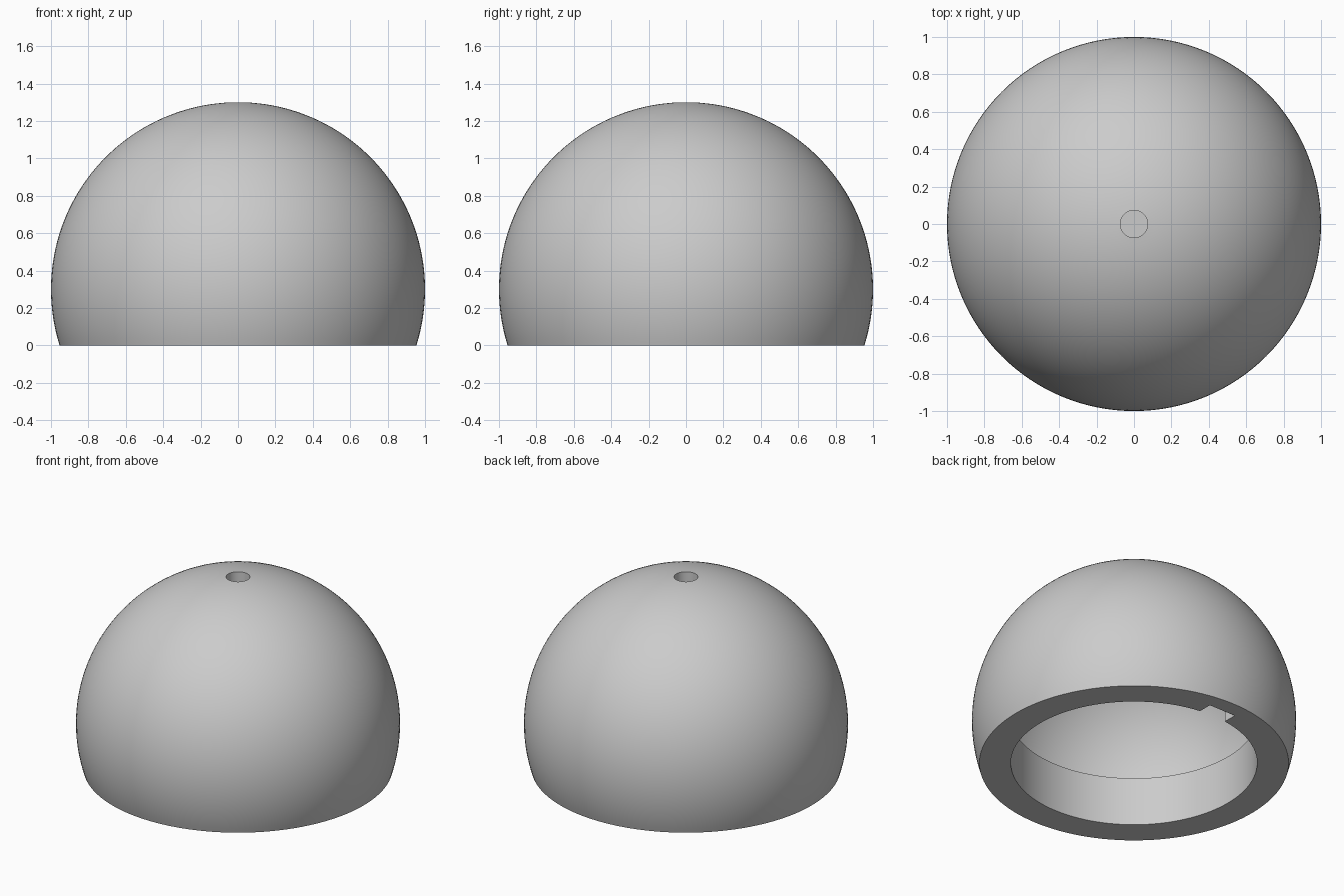
import bpy
import bmesh
from math import sin, cos, asin, acos, pi, radians, sqrt

cube = bpy.data.objects.get("Cube")
if cube:
    bpy.data.objects.remove(cube, do_unlink=True)

CENTRE = 0.30        # height of the ball centre
OUTER, INNER = 1.0, 0.90
HOLE, HOLE_DEPTH = 0.073, 0.085
RING, RING_TOP = 0.76, 0.33


def material(name, colour):
    mat = bpy.data.materials.new(name)
    mat.use_nodes = True
    mat.diffuse_color = colour
    bsdf = mat.node_tree.nodes["Principled BSDF"]
    bsdf.inputs["Base Color"].default_value = colour
    return mat


def arc(radius, start, end, steps):
    """Points along a circle, angles measured up from the horizontal."""
    angles = [start + (end - start) * i / steps for i in range(steps + 1)]
    return [(radius * cos(a), CENTRE + radius * sin(a)) for a in angles]


def lathe(name, profile, steps):
    bm = bmesh.new()
    verts = [bm.verts.new((r, 0, z)) for r, z in profile]
    edges = [bm.edges.new(pair) for pair in zip(verts, verts[1:])]
    bmesh.ops.spin(bm, geom=verts + edges, cent=(0, 0, 0), axis=(0, 0, 1),
                   angle=2 * pi, steps=steps)
    bmesh.ops.remove_doubles(bm, verts=bm.verts[:], dist=0.0001)
    bmesh.ops.recalc_face_normals(bm, faces=bm.faces[:])
    mesh = bpy.data.meshes.new(name)
    bm.to_mesh(mesh)
    bm.free()
    obj = bpy.data.objects.new(name, mesh)
    bpy.context.collection.objects.link(obj)
    return obj


# Hollow ball: blind top hole, outer dome, flat rim, mounting ring, inner dome
hole_floor = CENTRE + sqrt(OUTER ** 2 - HOLE ** 2) - HOLE_DEPTH
profile = [(0, hole_floor), (HOLE, hole_floor)]
profile += arc(OUTER, acos(HOLE / OUTER), -asin(CENTRE / OUTER), 48)
profile += [(RING, 0), (RING, RING_TOP)]
profile += arc(INNER, asin((RING_TOP - CENTRE) / INNER), pi / 2, 32)
shell = lathe("dome_shell", profile, 128)
shell.data.materials.append(material("light grey", (0.6, 0.6, 0.6, 1)))

# Key slot through the mounting ring at the back
bpy.ops.mesh.primitive_cube_add(size=1, location=(0, 0.724, 0.12))
cutter = bpy.context.object
cutter.name = "key_slot_cutter"
cutter.scale = (0.20, 0.248, 0.44)
cutter.hide_render = True
slot = shell.modifiers.new("key_slot", "BOOLEAN")
slot.operation = "DIFFERENCE"
slot.solver = "EXACT"
slot.object = cutter

bpy.ops.object.select_all(action="DESELECT")
shell.select_set(True)
bpy.context.view_layer.objects.active = shell
bpy.ops.object.modifier_apply(modifier=slot.name)
bpy.data.objects.remove(cutter, do_unlink=True)
bpy.ops.object.shade_smooth_by_angle(angle=radians(30))
